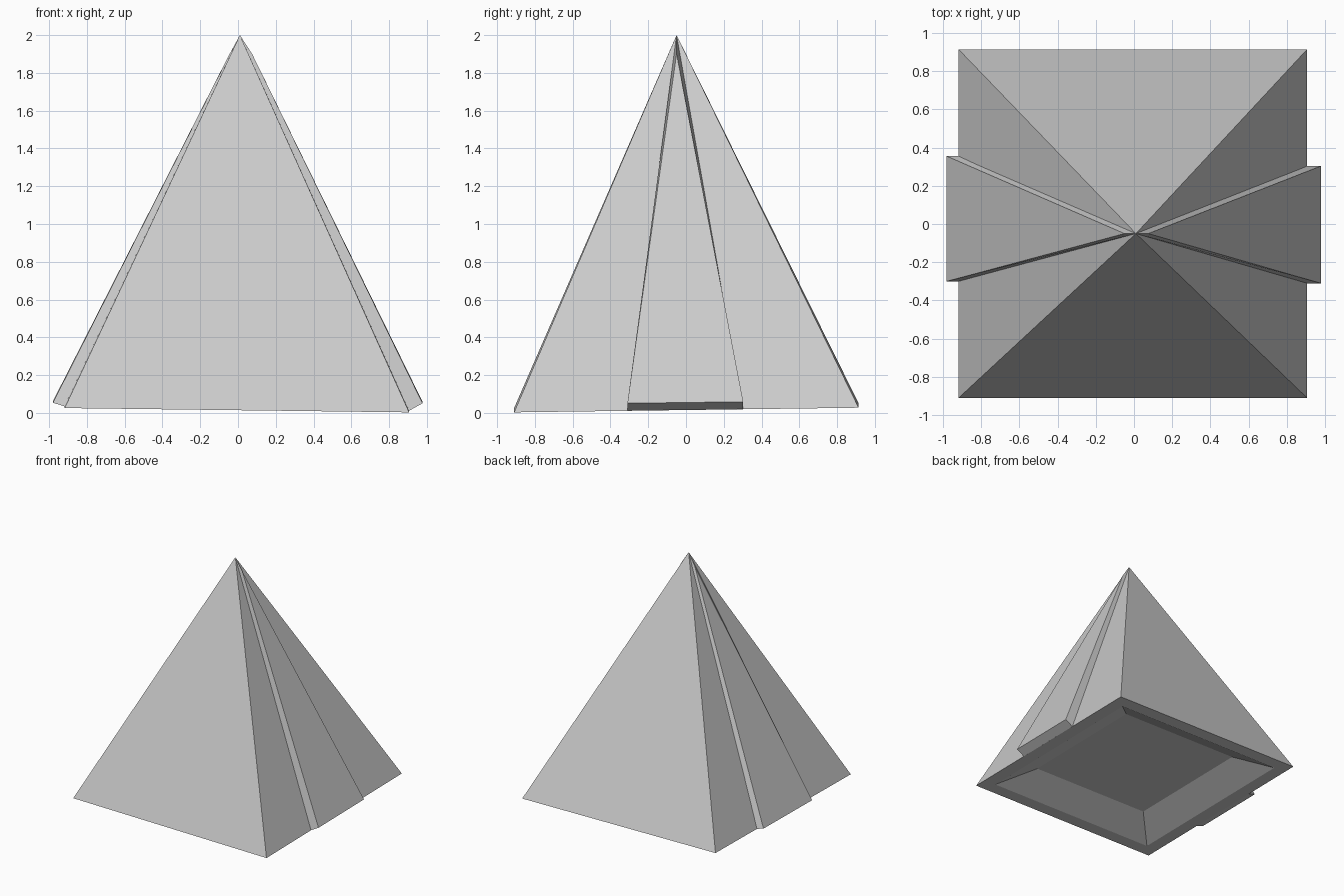
import bpy, bmesh
from mathutils import Vector

if "Cube" in bpy.data.objects:
    bpy.data.objects.remove(bpy.data.objects["Cube"])

APEX = Vector((0.01, -0.05, 2.0))


def base(x, y, up=0.0):
    # slightly tilted underside plane
    return Vector((x, y, 0.0265 - 0.0125 * x + 0.0135 * y + up))


def make(name, rings, apex=None):
    # stacked rings of equal length, capped at the end, optional apex on the first ring
    bm = bmesh.new()
    loops = [[bm.verts.new(p) for p in ring] for ring in rings]
    n = len(loops[0])
    for a, b in zip(loops, loops[1:]):
        for i in range(n):
            j = (i + 1) % n
            bm.faces.new((a[i], a[j], b[j], b[i]))
    if apex:
        tip = bm.verts.new(apex)
        for i in range(n):
            bm.faces.new((loops[0][i], loops[0][(i + 1) % n], tip))
    else:
        bm.faces.new(loops[0])
    bm.faces.new(loops[-1])
    bmesh.ops.recalc_face_normals(bm, faces=bm.faces[:])
    mesh = bpy.data.meshes.new(name)
    bm.to_mesh(mesh)
    bm.free()
    ob = bpy.data.objects.new(name, mesh)
    bpy.context.collection.objects.link(ob)
    return ob


def square(scale, up=0.0):
    cx, cy, h = -0.006, 0.002, 0.912 * scale
    return [base(cx + sx * h, cy + sy * h, up)
            for sx, sy in ((-1, -1), (1, -1), (1, 1), (-1, 1))]


# Pyramid body with flat rim and sloped recess underneath
make("pyramid_body", [square(1), square(0.88), square(0.614, 0.125)], APEX)


# Raised tapered flaps on the left and right faces
def flap(name, x_in, x_out, y0, y1, z_out, tip):
    inner = [base(x_in, y0), base(x_in, y1), APEX]
    outer = [(x_out, y0, z_out - 0.004), (x_out, y1, z_out + 0.004), tip]
    make(name, [inner, outer])


flap("right_flap", 0.905, 0.977, -0.31, 0.303, 0.055, (0.075, -0.05, 1.9))
flap("left_flap", -0.917, -0.98, -0.30, 0.355, 0.058, (-0.05, -0.05, 1.89))
